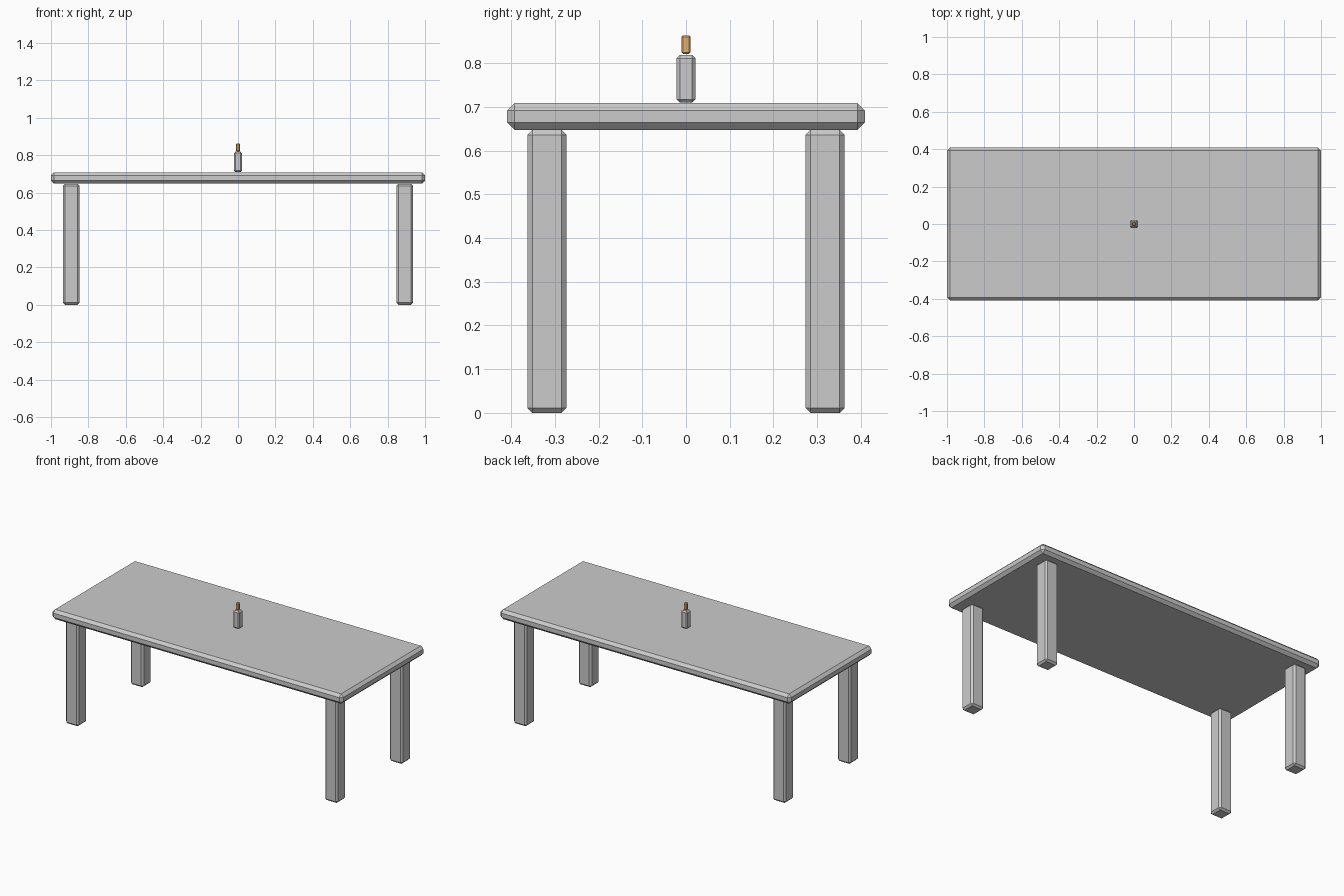
import bpy, bmesh
from mathutils import Matrix

if "Cube" in bpy.data.objects:
    bpy.data.objects.remove(bpy.data.objects["Cube"])


def chamfered_box(name, center, size, chamfer, material=None):
    """Box with every edge cut by a single flat chamfer."""
    bm = bmesh.new()
    bmesh.ops.create_cube(bm, size=1.0, matrix=Matrix.Diagonal((*size, 1.0)))
    bmesh.ops.bevel(bm, geom=bm.edges[:], offset=chamfer, offset_type='OFFSET',
                    segments=1, profile=0.5, affect='EDGES')
    mesh = bpy.data.meshes.new(name)
    bm.to_mesh(mesh)
    bm.free()
    if material:
        mesh.materials.append(material)
    obj = bpy.data.objects.new(name, mesh)
    obj.location = center
    bpy.context.collection.objects.link(obj)
    return obj


# Table top
chamfered_box("table_top", (0, 0, 0.678), (2.0, 0.818, 0.061), 0.017)

# Four legs
for side, sx in (("left", -1), ("right", 1)):
    for end, sy in (("front", -1), ("back", 1)):
        chamfered_box(f"{end}_{side}_leg", (sx * 0.891, sy * 0.318, 0.3235),
                      (0.089, 0.089, 0.647), 0.011)

# Candle body and flame in the middle of the table
flame_mat = bpy.data.materials.new("flame_orange")
flame_mat.diffuse_color = (0.8, 0.45, 0.15, 1.0)
flame_mat.use_nodes = True
flame_mat.node_tree.nodes["Principled BSDF"].inputs["Base Color"].default_value = flame_mat.diffuse_color
chamfered_box("candle", (0, 0, 0.764), (0.043, 0.043, 0.109), 0.0075)
chamfered_box("flame", (0, 0, 0.842), (0.021, 0.021, 0.043), 0.004, flame_mat)
